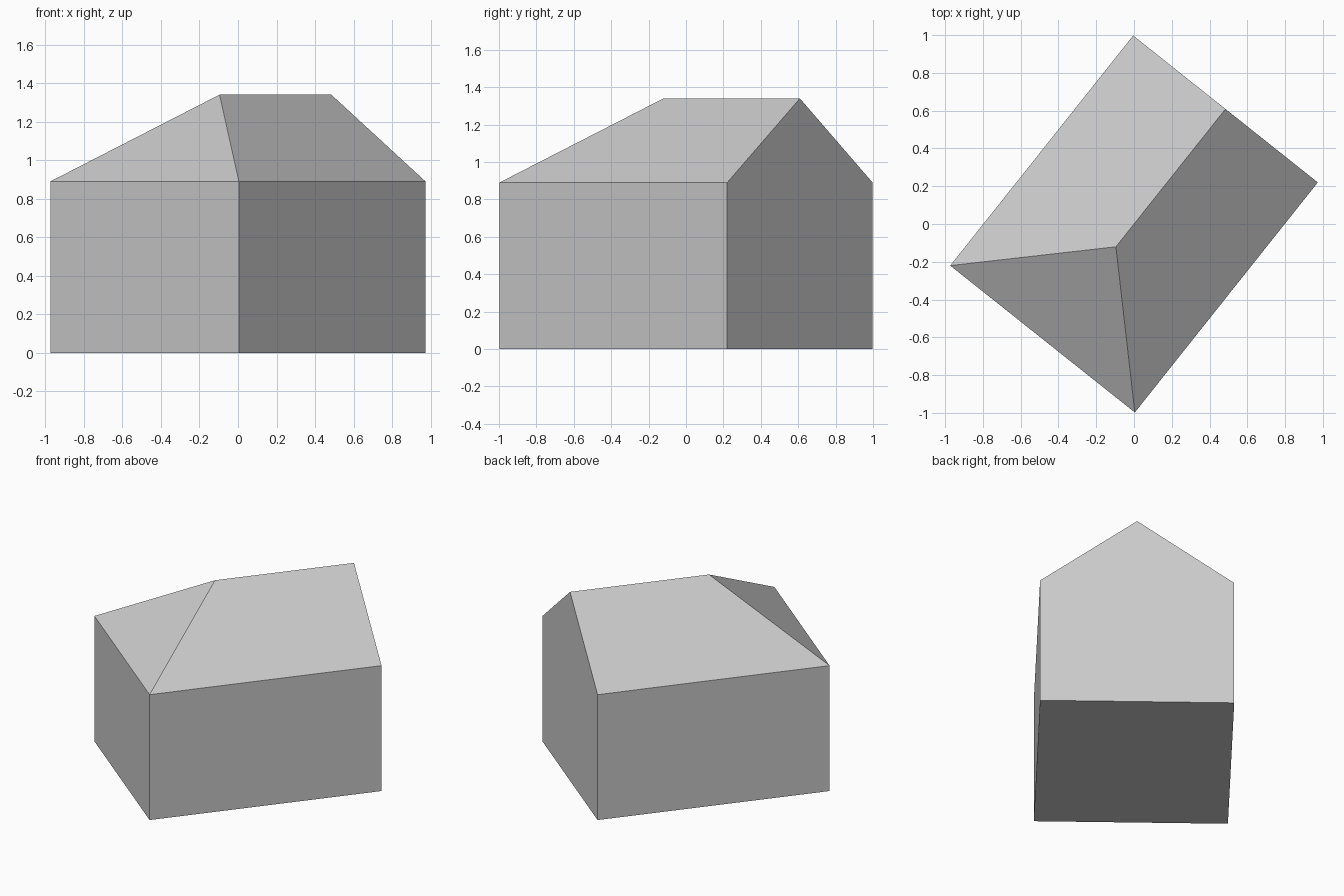
import bpy, math
from mathutils import Matrix

cube = bpy.data.objects.get("Cube")
if cube:
    bpy.data.objects.remove(cube, do_unlink=True)

LENGTH, WIDTH = 1.556, 1.249
EAVES, RIDGE = 0.89, 1.34
HIP_Y = -0.154                      # where the ridge meets the hipped end
TURN = math.radians(51.5 - 90)      # plan rotation of the whole building

grey = bpy.data.materials.new("light_grey")
grey.use_nodes = True
colour = (0.6, 0.6, 0.6, 1)
grey.diffuse_color = colour
grey.node_tree.nodes["Principled BSDF"].inputs["Base Color"].default_value = colour


def add_part(name, verts, faces):
    mesh = bpy.data.meshes.new(name)
    mesh.from_pydata(verts, [], faces)
    mesh.transform(Matrix.Rotation(TURN, 4, "Z"))
    mesh.materials.append(grey)
    obj = bpy.data.objects.new(name, mesh)
    bpy.context.collection.objects.link(obj)
    return obj


def footprint(z):
    x, y = WIDTH / 2, LENGTH / 2
    return [(-x, -y, z), (x, -y, z), (x, y, z), (-x, y, z)]


# Walls and floor, open under the roof
sides = [(i, (i + 1) % 4, (i + 1) % 4 + 4, i + 4) for i in range(4)]
add_part("walls", footprint(0) + footprint(EAVES), sides + [(3, 2, 1, 0)])

# Roof: hipped at one end, upright gable at the other
ridge = [(0, HIP_Y, RIDGE), (0, LENGTH / 2, RIDGE)]
add_part("roof", footprint(EAVES) + ridge,
         [(0, 1, 4), (1, 2, 5, 4), (2, 3, 5), (3, 0, 4, 5)])
